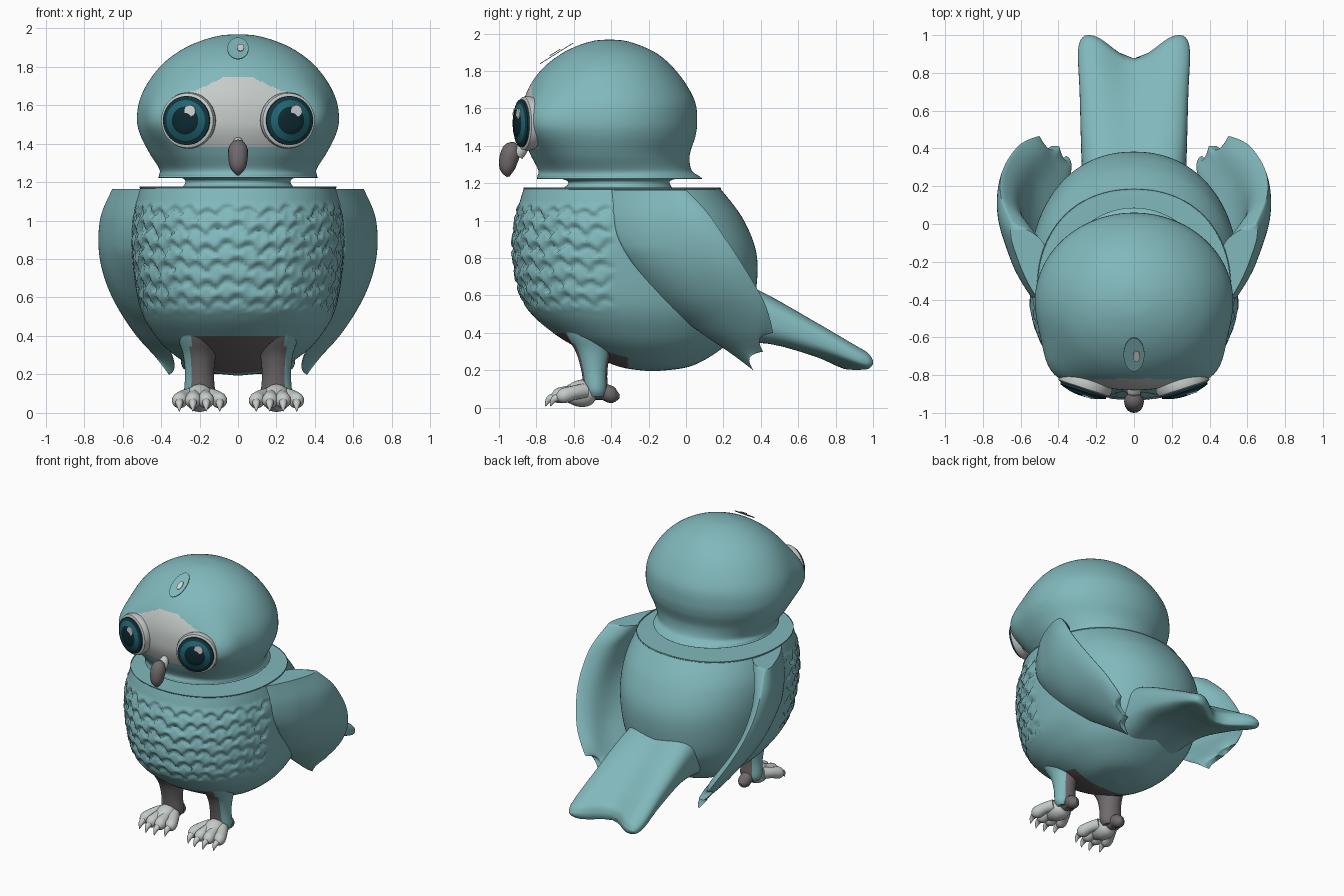
import bpy, bmesh
from math import sin, cos, pi, radians, exp, copysign
from mathutils import Vector, Matrix

cube = bpy.data.objects.get("Cube")
if cube:
    bpy.data.objects.remove(cube)


def material(name, *rgb):
    m = bpy.data.materials.new(name)
    m.use_nodes = True
    m.diffuse_color = (*rgb, 1)
    m.node_tree.nodes["Principled BSDF"].inputs["Base Color"].default_value = (*rgb, 1)
    return m


TEAL = material("teal feathers", 0.22, 0.48, 0.50)
PALE = material("pale grey", 0.56, 0.60, 0.58)
GREY = material("warm grey", 0.16, 0.145, 0.15)
RIM = material("eye rim", 0.006, 0.035, 0.05)
IRIS = material("iris teal", 0.015, 0.13, 0.165)
PUPIL = material("pupil", 0.004, 0.022, 0.03)
SHINE = material("eye shine", 0.65, 0.68, 0.67)


def spline(rows, t):
    """Smooth curve through evenly spaced rows, t from 0 to 1."""
    s = max(0, min(1, t)) * (len(rows) - 1)
    i = min(int(s), len(rows) - 2)
    f = s - i
    p = [rows[max(0, min(len(rows) - 1, i + k))] for k in (-1, 0, 1, 2)]
    return [b + 0.5 * f * (c - a + f * (2 * a - 5 * b + 4 * c - d + f * (3 * (b - c) + d - a)))
            for a, b, c, d in zip(*p)]


def loft(name, rings, mats, rule=None, side=1, angle=40):
    """Skin closed rings into a solid with strip caps; side=-1 mirrors it."""
    bm = bmesh.new()
    loops = [[bm.verts.new((p[0] * side, p[1], p[2])) for p in ring] for ring in rings]
    n = len(loops[0])
    for a, b in zip(loops, loops[1:]):
        for i in range(n):
            bm.faces.new((a[i], a[(i + 1) % n], b[(i + 1) % n], b[i]))
    for r in (loops[0], loops[-1]):
        for i in range(n // 2 - 1):
            bm.faces.new((r[i], r[i + 1], r[n - 2 - i], r[n - 1 - i]))
    bmesh.ops.recalc_face_normals(bm, faces=bm.faces)
    if rule:
        for f in bm.faces:
            c = f.calc_center_median()
            f.material_index = rule(Vector((c.x * side, c.y, c.z)))
    me = bpy.data.meshes.new(name)
    bm.to_mesh(me)
    bm.free()
    for m in mats:
        me.materials.append(m)
    ob = bpy.data.objects.new(name, me)
    bpy.context.collection.objects.link(ob)
    bpy.ops.object.select_all(action='DESELECT')
    ob.select_set(True)
    bpy.context.view_layer.objects.active = ob
    bpy.ops.object.shade_smooth_by_angle(angle=radians(angle))


def tube(name, rows, mat, side=1, n=16, steps=14):
    """Round tube through rows of (x, y, z, radius)."""
    pts = [spline(rows, i / steps) for i in range(steps + 1)]
    rings = []
    for i, p in enumerate(pts):
        d = Vector(pts[min(i + 1, steps)][:3]) - Vector(pts[max(i - 1, 0)][:3])
        u = d.cross(Vector((1, 0, 0))).normalized()
        v = d.cross(u).normalized()
        rings.append([Vector(p[:3]) + p[3] * (u * cos(a) + v * sin(a))
                      for a in (2 * pi * k / n for k in range(n))])
    loft(name, rings, [mat], side=side)


def lathe(name, profile, place, mats, rule=None, n=48, side=1):
    """Turn (radius, height) about local z, then place it."""
    rings = [[place @ Vector((r * cos(2 * pi * k / n), r * sin(2 * pi * k / n), h))
              for k in range(n)] for r, h in profile]
    loft(name, rings, mats, rule, side)


def oval_rings(rows, steps, n, power=1.0, bump=None):
    """Rings from rows of (z, front y, back y, half width)."""
    rings = []
    for i in range(steps + 1):
        z, f, b, w = spline(rows, i / steps)
        ring = []
        for k in range(n):
            a = 2 * pi * k / n
            c, s = (copysign(abs(q) ** power, q) for q in (cos(a), sin(a)))
            mid, half = (f + b) / 2, (b - f) / 2
            g = 1 + (bump(a, mid + s * half, z) if bump else 0)
            ring.append((w * c * g, mid + s * half * g, z))
        rings.append(ring)
    return rings


# Body with soft, slightly uneven scallops on the chest
def chest(a, y, z):
    if y > -0.38 or not 0.5 < z < 1.1:
        return 0
    col = a * 34 / (2 * pi)
    row = (1.1 - z) / 0.095 + 0.15 * sin(2.3 * col)
    f = max(((row + p) / 2 + 0.25 * abs(sin(pi * (col + p / 2)))) % 1 for p in (0, 1))
    wave = min(f, (1 - f) * 3.5)
    return 0.065 * (wave - 0.45) * min(1, (z - 0.5) / 0.1, (1.1 - z) / 0.04, (-0.38 - y) / 0.06)


BODY = [(0.195, -0.2, -0.16, 0.02), (0.22, -0.36, 0.02, 0.19), (0.3, -0.54, 0.17, 0.33),
        (0.4, -0.71, 0.28, 0.43), (0.55, -0.86, 0.36, 0.51), (0.8, -0.92, 0.38, 0.55),
        (1.0, -0.91, 0.31, 0.55), (1.163, -0.87, 0.19, 0.51), (1.166, -0.855, 0.175, 0.498),
        (1.168, -0.7, 0.0, 0.32)]
loft("body", oval_rings(BODY, 153, 220, 0.92, chest), [TEAL, GREY],
     lambda c: int(abs(c.x) < 0.26 and c.y < -0.31 and c.z < 0.4), angle=80)


# Head, neck and face mask, with cheeks swelling beside the eyes
def cheeks(a, y, z):
    off = min(abs(a - radians(q)) for q in (227, 313)) / radians(18)
    return 0.15 * exp(-off * off - ((z - 1.53) / 0.17) ** 2)


HEAD = [(1.14, -0.74, -0.04, 0.34), (1.185, -0.64, -0.08, 0.28), (1.215, -0.64, -0.08, 0.28),
        (1.23, -0.72, 0, 0.34), (1.222, -0.79, 0.08, 0.41), (1.235, -0.795, 0.075, 0.41),
        (1.27, -0.79, 0.03, 0.41), (1.35, -0.83, 0.02, 0.46), (1.45, -0.87, 0.05, 0.51),
        (1.53, -0.88, 0.06, 0.525), (1.63, -0.87, 0.05, 0.51), (1.73, -0.83, 0, 0.46),
        (1.82, -0.76, -0.07, 0.385), (1.89, -0.67, -0.15, 0.29), (1.935, -0.58, -0.24, 0.19),
        (1.962, -0.49, -0.33, 0.09), (1.968, -0.414, -0.406, 0.005)]
loft("head", oval_rings(HEAD, 192, 240, bump=cheeks), [TEAL, PALE],
     lambda c: int(c.y < -0.6 and abs(c.x) < 0.3
                   and 1.385 < c.z < 1.745 - 0.45 * max(0, abs(c.x) - 0.07)), angle=50)

# Forehead plates
for name, x, y, z, r, mat in (("forehead_spot", 0, -0.69, 1.893, 0.055, TEAL),
                              ("forehead_shine", 0.013, -0.70, 1.897, 0.018, SHINE)):
    place = (Matrix.Translation((x, y, z)) @ Matrix.Rotation(radians(32), 4, 'X')
             @ Matrix.Diagonal((1, 1.9, 1, 1)))
    lathe(name, [(r, 0), (r, 0.004)], place, [mat])

# Beak and its pale bridge
tube("beak_bridge", [(0, -0.85, 1.42, 0.02), (0, -0.88, 1.385, 0.036), (0, -0.905, 1.35, 0.036)], PALE)
tube("beak", [(0, -0.9, 1.395, 0.025), (0, -0.93, 1.375, 0.05), (0, -0.95, 1.32, 0.05),
              (0, -0.955, 1.27, 0.038), (0, -0.95, 1.235, 0.008)], GREY)

# Tail with a forked end
TAIL = [(0.1, 0.53, 0.27, 0.25), (0.4, 0.485, 0.28, 0.162), (0.7, 0.37, 0.288, 0.105),
        (0.9, 0.28, 0.297, 0.073), (0.975, 0.25, 0.287, 0.055), (1.0, 0.243, 0.262, 0.015)]
rings = []
for i in range(41):
    y, z, w, h = spline(TAIL, i / 40)
    ring = []
    for k in range(64):
        c, s = cos(2 * pi * k / 64), sin(2 * pi * k / 64)
        x = w * copysign(abs(c) ** 0.7, c)
        thick = h * copysign(abs(s) ** 0.7, s) * (0.8 + 0.2 * abs(x) / w)
        ring.append((x, y - 0.062 * y ** 3 * (1 + cos(pi * abs(x) / 0.24)), z + thick))
    rings.append(ring)
loft("tail", rings, [TEAL], angle=70)

# Wing: leading y, z and trailing y, z from shoulder to tip
WING = [(-0.40, 1.165, 0, 1.165), (-0.39, 1.05, 0.11, 1.05), (-0.36, 0.9, 0.2, 0.92),
        (-0.25, 0.72, 0.28, 0.8), (-0.1, 0.54, 0.36, 0.67), (0.08, 0.4, 0.42, 0.56),
        (0.24, 0.29, 0.45, 0.47), (0.36, 0.2, 0.465, 0.4)]
BY_HEIGHT = [(0.39,), (0.535,), (0.655,), (0.725,), (0.738,), (0.695,)]
BY_DEPTH = [(-0.165,), (-0.09,), (-0.025,), (0,), (0,)]
wing = []
for i in range(49):
    t = i / 48
    ly, lz, ty, tz = spline(WING, t)
    tip = max(0, t * 4 - 3) ** 2
    curl = 0.1 * min(1, max(0, 3 * t - 1)) * (1 - t ** 8)
    outer, inner = [], []
    for k in range(49):
        w = k / 48
        notch = 0.045 * tip * abs(sin(2 * pi * w))
        y = ly + (ty - ly) * w - notch
        z = lz + (tz - lz) * w + notch * 0.4
        x = spline(BY_HEIGHT, z - 0.2)[0] + spline(BY_DEPTH, (y + 0.4) / 0.8)[0] - curl * (1 - w) ** 3
        fat = (1 - (2 * w - 1) ** 4) * (1 - 0.6 * tip)
        outer.append((x - 0.03 * (1 - fat), y, z))
        inner.append((x - 0.035 - (0.06 + 0.08 * (1 - t) ** 2) * fat, y, z))
    wing.append(outer + inner[::-1])

LEG = [(0.06, -0.53, -0.43, 0.06), (0.1, -0.545, -0.42, 0.08), (0.2, -0.56, -0.42, 0.075),
       (0.3, -0.59, -0.4, 0.085), (0.38, -0.64, -0.36, 0.11), (0.46, -0.68, -0.3, 0.13)]
leg = [[(x + 0.2, y, z) for x, y, z in ring] for ring in oval_rings(LEG, 24, 32)]
DOME = [(0.127, 0), (0.127, 0.022), (0.106, 0.03), (0.105, 0.031), (0.072, 0.04), (0.071, 0.041),
        (0.04, 0.046), (0.002, 0.048)]

for side, tag in ((1, "left_"), (-1, "right_")):
    loft(tag + "wing", wing, [TEAL], side=side, angle=60)
    loft(tag + "leg", leg, [GREY, TEAL], lambda c: int(c.x > 0.245), side)

    # Foot pad, toes and claws
    tube(tag + "foot", [(0.2, -0.47, 0.08, 0.02), (0.2, -0.51, 0.08, 0.065),
                        (0.2, -0.58, 0.075, 0.07), (0.2, -0.66, 0.07, 0.03)], PALE, side)
    tube(tag + "back_toe", [(0.2, -0.5, 0.09, 0.05), (0.2, -0.44, 0.085, 0.045),
                            (0.2, -0.39, 0.065, 0.042), (0.2, -0.355, 0.06, 0.01)], GREY, side)
    for i in range(4):
        s = (i - 1.5) / 1.5
        x, y = 0.2 + 0.105 * s, -0.70 + 0.04 * abs(s)
        tube(f"{tag}toe_{i + 1}", [(0.2 + 0.05 * s, -0.54, 0.09, 0.04), (x - 0.02 * s, y + 0.06, 0.08, 0.038),
                                   (x, y, 0.062, 0.04), (x, y - 0.035, 0.055, 0.012)], PALE, side)
        tube(f"{tag}claw_{i + 1}", [(x, y - 0.005, 0.06, 0.022), (x, y - 0.045, 0.045, 0.018),
                                    (x, y - 0.065, 0.008, 0.002)], PALE, side)

    # Eye: pale socket, coloured dome and a shine plate
    place = (Matrix.Translation((0.263, -0.865, 1.52)) @ Matrix.Rotation(radians(18), 4, 'Z')
             @ Matrix.Rotation(radians(90), 4, 'X'))
    back = place.inverted()

    def ring_colour(c):
        r = (back @ c).xy.length
        return 0 if r > 0.1055 else 1 if r > 0.0715 else 2

    lathe(tag + "eye_socket", [(0.14, -0.05), (0.147, -0.02), (0.142, 0.004), (0.124, 0.012)],
          place, [PALE], side=side)
    lathe(tag + "eye", DOME, place, [RIM, IRIS, PUPIL], ring_colour, side=side)
    lathe(tag + "eye_shine", [(0.03, 0.042), (0.03, 0.049)],
          place @ Matrix.Translation((0.028 * side, 0.05, -0.003)), [SHINE], n=24, side=side)
